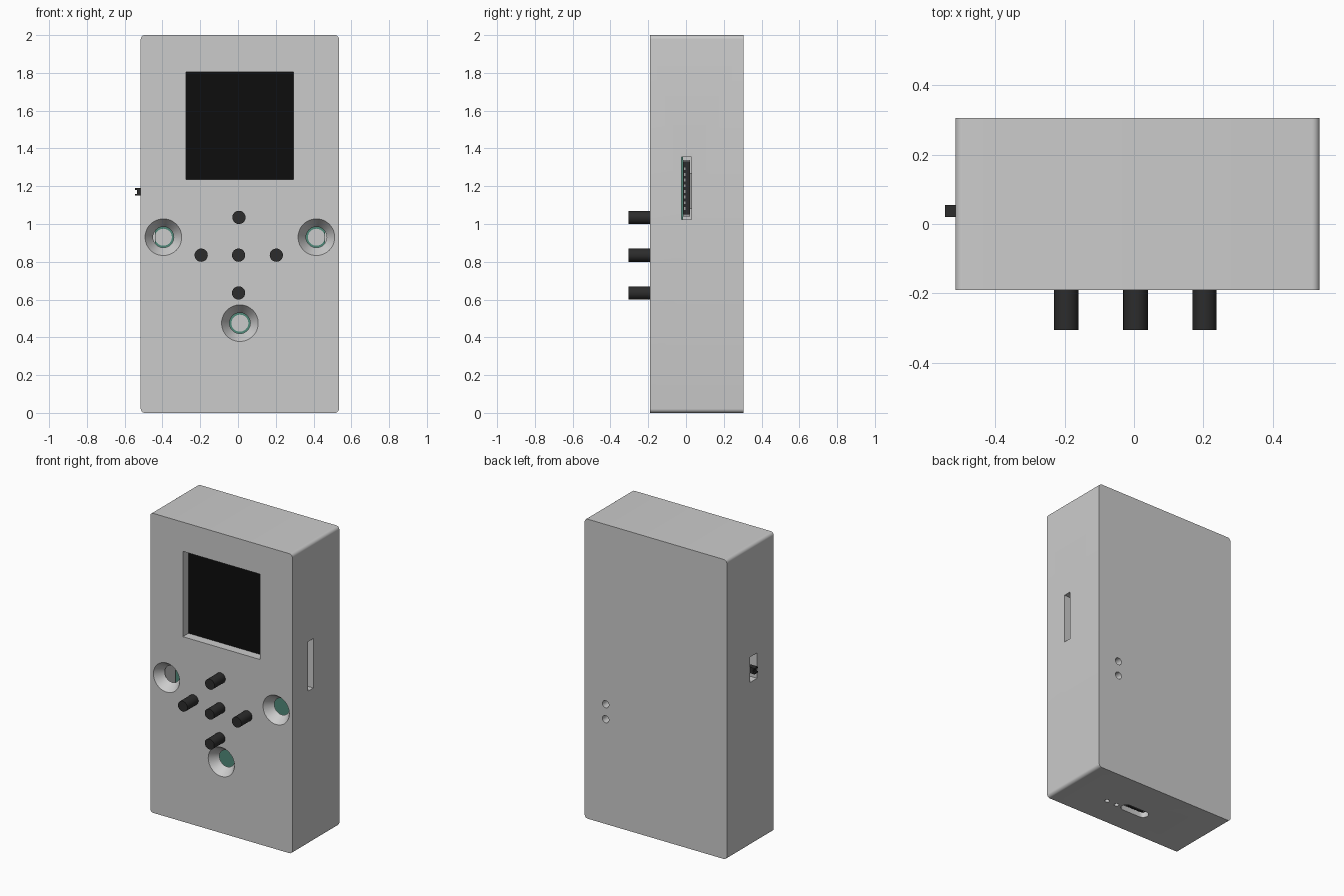
import bpy, bmesh
from mathutils import Vector, Matrix

if "Cube" in bpy.data.objects:
    bpy.data.objects.remove(bpy.data.objects["Cube"])


def finish(name, bm, color=None):
    bmesh.ops.recalc_face_normals(bm, faces=bm.faces)
    me = bpy.data.meshes.new(name)
    bm.to_mesh(me)
    bm.free()
    ob = bpy.data.objects.new(name, me)
    bpy.context.collection.objects.link(ob)
    if color:
        mat = bpy.data.materials.get(color[0]) or bpy.data.materials.new(color[0])
        mat.diffuse_color = (*color[1], 1)
        mat.use_nodes = True
        mat.node_tree.nodes["Principled BSDF"].inputs["Base Color"].default_value = mat.diffuse_color
        me.materials.append(mat)
    return ob


def box(name, lo, hi, color=None, axis=None, radius=0.0, segments=6):
    """Box between two corners; edges parallel to axis may be rounded."""
    lo, hi = Vector(lo), Vector(hi)
    bm = bmesh.new()
    bmesh.ops.create_cube(bm, size=1)
    for v in bm.verts:
        v.co = Vector([(a + b) / 2 + c * (b - a) for a, b, c in zip(lo, hi, v.co)])
    if axis is not None:
        edges = [e for e in bm.edges
                 if abs((e.verts[0].co - e.verts[1].co).normalized()[axis]) > 0.9]
        bmesh.ops.bevel(bm, geom=edges, offset=radius, segments=segments,
                        profile=0.5, affect='EDGES')
    return finish(name, bm, color)


def rod(name, start, end, r1, r2=None, color=None, sides=32):
    """Cylinder or cone running from start to end."""
    a, b = Vector(start), Vector(end)
    rot = (b - a).to_track_quat('Z', 'Y').to_matrix().to_4x4()
    bm = bmesh.new()
    bmesh.ops.create_cone(bm, cap_ends=True, segments=sides, radius1=r1,
                          radius2=r1 if r2 is None else r2, depth=(b - a).length,
                          matrix=Matrix.Translation((a + b) / 2) @ rot)
    return finish(name, bm, color)


def smooth(ob):
    bpy.ops.object.select_all(action='DESELECT')
    ob.select_set(True)
    bpy.context.view_layer.objects.active = ob
    bpy.ops.object.shade_smooth_by_angle(angle=0.6)


def cut(ob, cutters):
    bpy.context.view_layer.objects.active = ob
    for c in cutters:
        m = ob.modifiers.new("cut", 'BOOLEAN')
        m.operation, m.solver, m.object = 'DIFFERENCE', 'EXACT', c
        bpy.ops.object.modifier_apply(modifier=m.name)
        bpy.data.objects.remove(c)


BLACK = ("screen_black", (0.004, 0.004, 0.004))
DARK = ("dark_plastic", (0.025, 0.025, 0.025))
GREEN = ("board_green", (0.08, 0.25, 0.19))
METAL = ("socket_metal", (0.35, 0.35, 0.35))

screw_spots = [(-0.395, 0.93), (0.415, 0.93), (0.01, 0.475)]
button_spots = [(0.005, 1.035), (-0.195, 0.835), (0.003, 0.835),
                (0.203, 0.835), (0.003, 0.635)]

# Hollow case with edges rounded along its depth
case = box("case", (-0.515, -0.19, 0), (0.535, 0.305, 2), axis=1, radius=0.022)
cutters = [
    box("cavity", (-0.455, -0.13, 0.06), (0.475, 0.245, 1.94)),
    box("screen_window", (-0.275, -0.3, 1.235), (0.295, -0.1, 1.805)),
    box("card_slot", (0.4, -0.025, 1.025), (0.6, 0.03, 1.355)),
    box("switch_slot", (-0.6, -0.015, 1.09), (-0.4, 0.06, 1.26)),
    box("charge_port", (-0.085, -0.01, -0.1), (0.115, 0.06, 0.1), axis=2, radius=0.034),
]
# Countersunk screw holes in the front
cutters += [rod("screw_hole", (x, -0.20, z), (x, -0.12, z), 0.104, 0.048, sides=48)
            for x, z in screw_spots]
# Indicator holes underneath and button holes in the back
cutters += [rod("light_hole", (x, 0.012, -0.1), (x, 0.012, 0.1), 0.015, sides=20)
            for x in (0.15, 0.225)]
cutters += [rod("reset_hole", (0.38, 0.2, z), (0.38, 0.4, z), 0.024, sides=24)
            for z in (0.70, 0.80)]
cut(case, cutters)
smooth(case)

# Circuit board and the posts that carry it
box("circuit_board", (-0.44, -0.03, 0.075), (0.46, -0.016, 1.92), GREEN)
for x, z in screw_spots:
    smooth(rod("screw_post", (x, -0.033, z), (x, 0.25, z), 0.045))

# Display
box("screen", (-0.32, -0.129, 1.19), (0.34, -0.121, 1.85), BLACK)
box("screen_module", (-0.32, -0.121, 1.19), (0.34, -0.031, 1.85), DARK)

# Control buttons
for x, z in button_spots:
    smooth(rod("button", (x, -0.305, z), (x, -0.03, z), 0.035, color=DARK))

# Card socket with its card and contacts
box("card_socket", (0.2, -0.015, 1.04), (0.475, 0.022, 1.34), METAL)
box("memory_card", (0.25, -0.012, 1.05), (0.485, 0.018, 1.33), DARK)
for i in range(8):
    z = 1.075 + i * 0.03
    box("card_contact", (0.47, -0.01, z), (0.488, -0.003, z + 0.015), METAL)

# Slide switch with a ridged knob
box("switch_body", (-0.455, -0.016, 1.08), (-0.36, 0.06, 1.27), METAL)
box("switch_knob", (-0.535, 0.02, 1.15), (-0.45, 0.055, 1.19), DARK)
for z in (1.15, 1.18):
    box("switch_ridge", (-0.545, 0.02, z), (-0.53, 0.055, z + 0.01), DARK)

# Charging socket
smooth(box("charge_socket", (-0.075, -0.003, 0.03), (0.105, 0.053, 0.25), METAL,
           axis=2, radius=0.027))
box("charge_tongue", (-0.045, 0.018, 0.015), (0.075, 0.032, 0.06), DARK)
